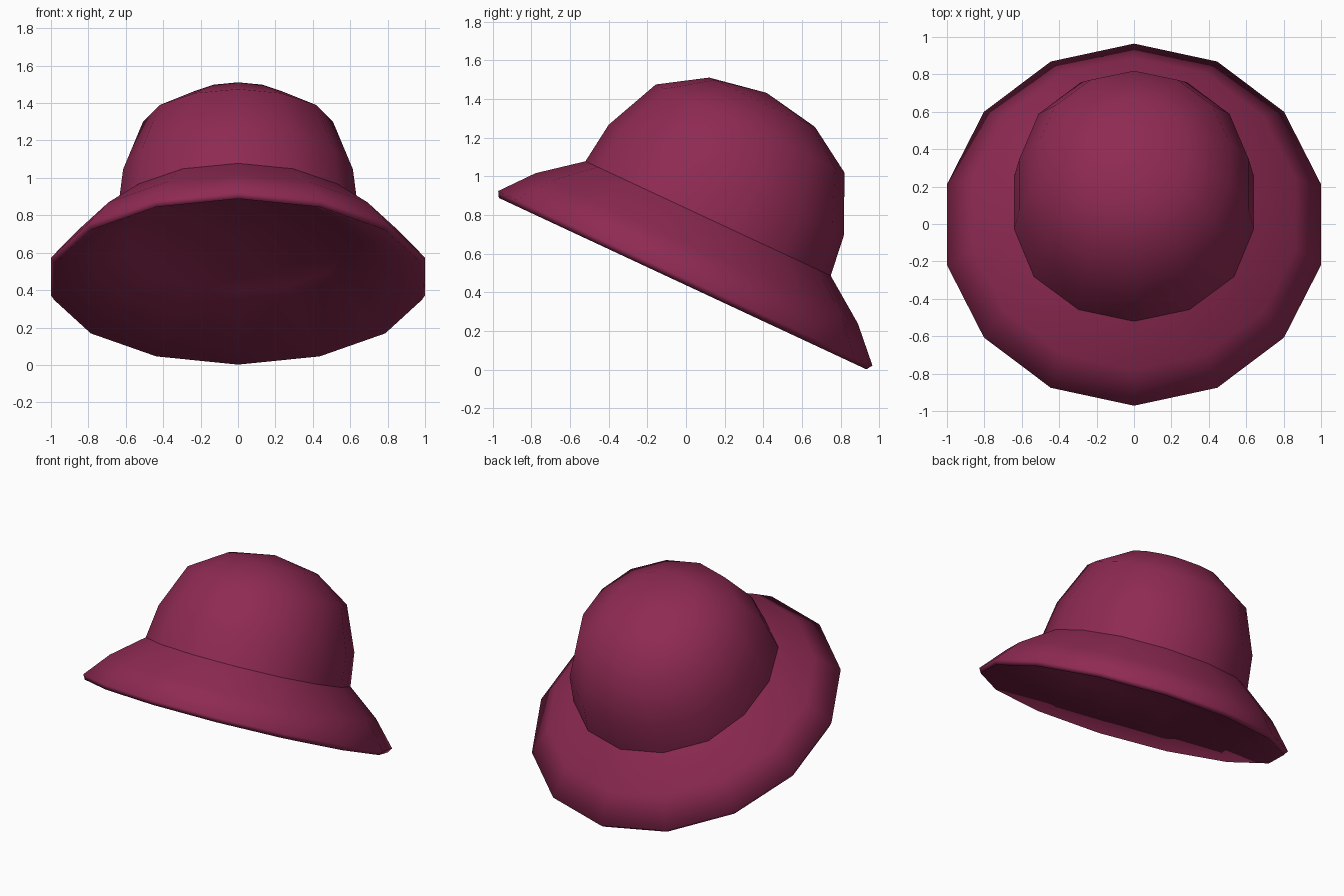
import bpy, bmesh, math

if "Cube" in bpy.data.objects:
    bpy.data.objects.remove(bpy.data.objects["Cube"])

SIDES = 14
TILT = math.radians(25)

felt = bpy.data.materials.new("plum_felt")
felt.diffuse_color = (0.272, 0.023, 0.085, 1)
felt.use_nodes = True
felt.node_tree.nodes["Principled BSDF"].inputs["Base Color"].default_value = felt.diffuse_color


def lean(x, u, n):
    """Place a point given in the hat's own axes, leaning backwards."""
    c, s = math.cos(TILT), math.sin(TILT)
    return (x, u * c + n * s, n * c - u * s)


def tilted_shell(name, rings, top=None, bottom=None):
    """Lathe rings of (radius x, radius y, centre offset, height, side squeeze)."""
    bm = bmesh.new()
    loops = []
    for rx, ry, off, n, squeeze in rings:
        loop = []
        for i in range(SIDES):
            a = 2 * math.pi * i / SIDES
            x = -rx * math.sin(a)
            if abs(math.sin(a)) > 0.9:      # flatter temples
                x *= squeeze
            loop.append(bm.verts.new(lean(x, off + ry * math.cos(a), n)))
        loops.append(loop)
    for low, high in zip(loops, loops[1:]):
        for i in range(SIDES):
            j = (i + 1) % SIDES
            bm.faces.new((low[i], low[j], high[j], high[i]))
    # Close the ends with fans
    for pole, loop, step in ((top, loops[-1], 1), (bottom, loops[0], -1)):
        if pole:
            tip = bm.verts.new(lean(0, *pole))
            for i in range(SIDES):
                bm.faces.new((loop[i], loop[(i + step) % SIDES], tip))
    for f in bm.faces:
        f.smooth = True
    mesh = bpy.data.meshes.new(name)
    bm.to_mesh(mesh)
    bm.free()
    mesh.materials.append(felt)
    obj = bpy.data.objects.new(name, mesh)
    bpy.context.collection.objects.link(obj)
    return obj


# Flared brim with a small lip and a hollowed underside
tilted_shell("brim", [
    (0.600, 0.620, -0.220, 0.620, 1),
    (1.007, 1.049, -0.204, 0.396, 1),
    (1.026, 1.068, -0.203, 0.427, 1),
    (0.885, 0.920, -0.215, 0.592, 1),
    (0.684, 0.700, -0.227, 0.757, 0.96),
], bottom=(-0.225, 0.680))

# Domed crown, meeting the brim at a sharp crease
tilted_shell("crown", [
    (0.684, 0.700, -0.227, 0.757, 0.96),
    (0.653, 0.672, -0.226, 0.979, 0.965),
    (0.535, 0.538, -0.227, 1.271, 0.975),
    (0.302, 0.302, -0.228, 1.420, 0.97),
], top=(-0.227, 1.474))
